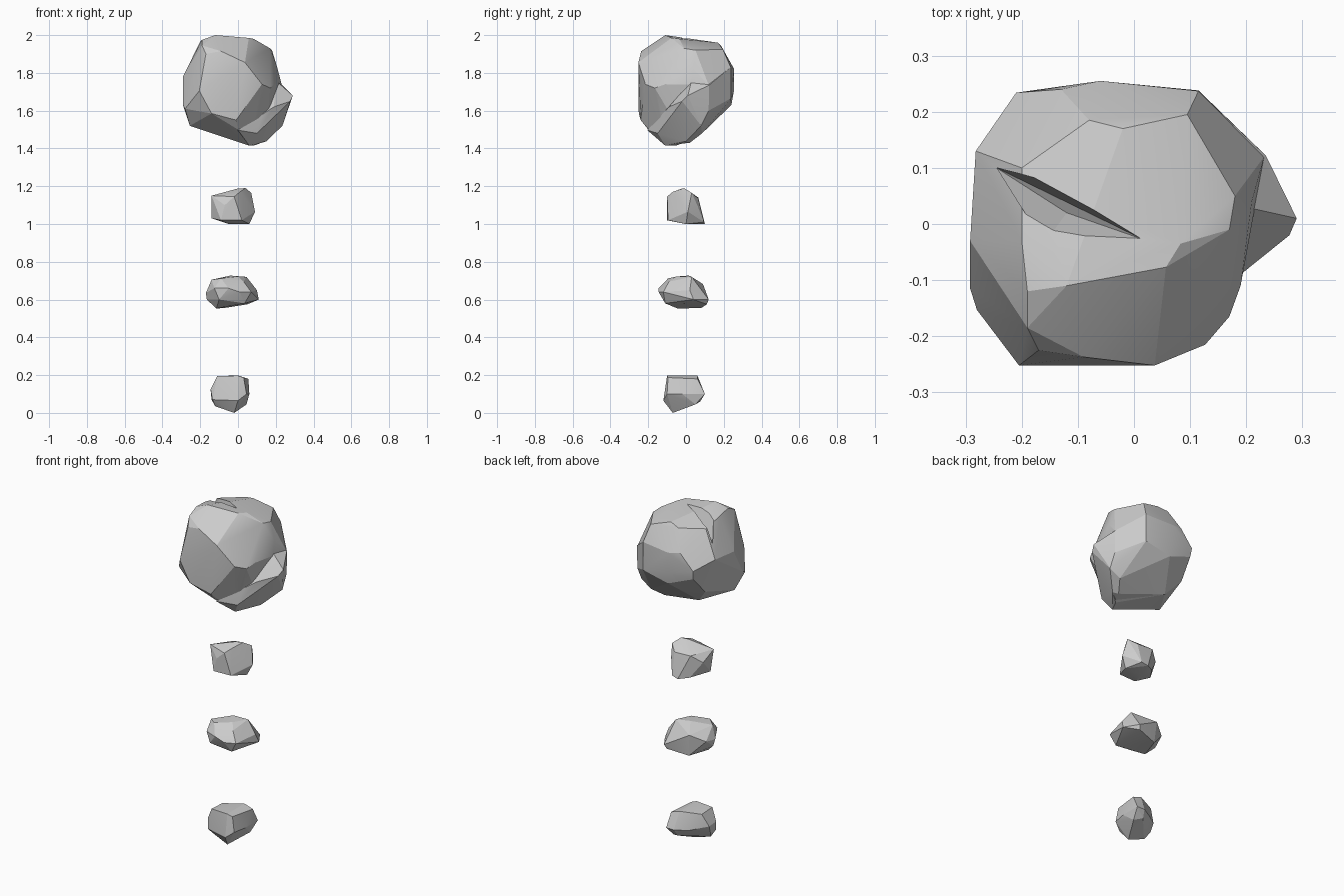
import bpy, bmesh, math


def hull(name, points):
    """Convex chipped stone spanned by a few corner points."""
    bm = bmesh.new()
    for p in points:
        bm.verts.new(p)
    res = bmesh.ops.convex_hull(bm, input=bm.verts[:])
    junk = [g for g in res["geom_interior"] + res["geom_unused"]
            if isinstance(g, bmesh.types.BMVert)]
    bmesh.ops.delete(bm, geom=list(set(junk)), context='VERTS')
    bmesh.ops.recalc_face_normals(bm, faces=bm.faces[:])
    mesh = bpy.data.meshes.new(name)
    bm.to_mesh(mesh)
    bm.free()
    ob = bpy.data.objects.new(name, mesh)
    bpy.context.collection.objects.link(ob)
    return ob


def facet(ob, angle=14):
    ob.data.shade_smooth()
    ob.data.set_sharp_from_angle(angle=math.radians(angle))


def boolean(ob, other, op):
    mod = ob.modifiers.new(op.lower(), 'BOOLEAN')
    mod.operation, mod.object, mod.solver = op, other, 'EXACT'
    bpy.context.view_layer.objects.active = ob
    bpy.ops.object.modifier_apply(modifier=mod.name)
    bpy.data.objects.remove(other)


# Large boulder: main body
boulder = hull("large_boulder", [
    (-.205, -.252, 1.705), (-.17, -.225, 1.90), (-.09, -.237, 1.915),
    (.037, -.252, 1.855), (.127, -.215, 1.74), (-.01, -.24, 1.55),
    (-.14, -.25, 1.585), (.17, -.165, 1.72), (.19, -.11, 1.74),
    (.20, -.02, 1.75), (.21, .04, 1.82), (.232, .12, 1.735),
    (-.292, -.03, 1.78), (-.292, -.115, 1.63), (-.28, -.153, 1.61),
    (-.255, -.09, 1.52), (-.282, .13, 1.79), (-.21, .234, 1.74),
    (-.205, .225, 1.69), (-.22, .135, 1.585),
    (-.13, .24, 1.83), (-.06, .255, 1.82), (-.06, .253, 1.70),
    (.115, .237, 1.83), (.115, .238, 1.665), (.14, .18, 1.655),
    (-.05, .24, 1.63), (-.145, .085, 1.497), (0, -.20, 1.50),
    (.06, -.11, 1.415), (.09, -.045, 1.417), (.15, 0, 1.44),
    (-.19, -.12, 1.975), (-.19, -.185, 1.945), (-.12, -.11, 2.0),
    (.057, -.077, 1.985), (.083, -.035, 1.98), (.17, -.01, 1.93),
    (.18, .05, 1.92), (.095, .195, 1.925), (-.02, .17, 1.96),
    (-.08, .185, 1.945), (-.20, .10, 1.94), (-.20, -.03, 1.965)])
# Broken ledge on its right side
ledge = hull("ledge", [
    (.29, .01, 1.68), (.277, -.02, 1.65), (.235, .122, 1.735),
    (.235, .08, 1.52), (.235, .12, 1.60), (.20, .03, 1.76),
    (.19, -.09, 1.62), (0, -.205, 1.497), (.10, -.15, 1.48),
    (.06, -.11, 1.415), (.125, .02, 1.43), (.15, 0, 1.438),
    (.17, .085, 1.48), (.115, .237, 1.83), (.115, .238, 1.665),
    (.14, .18, 1.65), (-.05, .24, 1.63), (-.145, .085, 1.497),
    (0, 0, 1.60), (.10, .10, 1.75)])
boolean(boulder, ledge, 'UNION')
# Crack in the top
crack = hull("crack", [
    (-.245, .10, 1.845), (.015, -.027, 1.985), (-.12, .02, 1.90),
    (-.16, -.035, 2.03), (-.13, .07, 2.02), (-.24, .10, 1.95)])
boolean(boulder, crack, 'DIFFERENCE')
facet(boulder)

# Three small rocks below it
facet(hull("upper_small_rock", [
    (-.14, -.06, 1.15), (-.14, -.03, 1.03), (-.02, -.10, 1.145),
    (.01, -.07, 1.17), (0, -.02, 1.188), (.04, -.01, 1.19),
    (.07, .03, 1.165), (.09, .01, 1.065), (.06, 0, 1.0),
    (.02, -.095, 1.02), (-.09, -.10, 1.02), (-.07, -.10, 1.10),
    (-.075, .065, 1.14), (-.07, .065, 1.01), (-.015, .10, 1.0),
    (.025, .095, 1.01), (.03, .065, 1.135), (-.05, 0, 1.0),
    (.055, .06, 1.10), (-.13, .025, 1.10), (-.10, .02, 1.02)]))

facet(hull("middle_small_rock", [
    (-.14, -.05, .705), (-.09, -.095, .712), (0, -.05, .722),
    (-.04, .015, .727), (.045, .03, .72), (.03, -.09, .695),
    (-.125, -.115, .66), (-.05, -.145, .66), (.01, -.145, .64),
    (.07, -.12, .64), (.10, .02, .65), (.11, .04, .60),
    (.035, -.11, .58), (-.10, -.12, .60), (-.115, -.045, .553),
    (-.165, -.02, .60), (-.17, -.03, .635), (-.16, .04, .645),
    (-.075, .08, .555), (-.085, .09, .682), (.06, .12, .60),
    (.05, .11, .575)]))

facet(hull("lower_small_rock", [
    (-.145, -.075, .125), (-.11, -.09, .195), (0, -.10, .197),
    (.03, -.095, .187), (.045, -.10, .10), (0, -.12, .065),
    (-.135, -.09, .07), (-.14, -.03, .07), (-.145, -.01, .12),
    (-.11, .01, .19), (0, .06, .198), (.055, .06, .18),
    (.06, .10, .10), (.06, -.02, .10), (.045, .05, .045),
    (-.02, -.07, 0), (-.12, -.06, .035), (-.06, .06, .10),
    (0, .075, .06), (.01, .10, .10)]))
